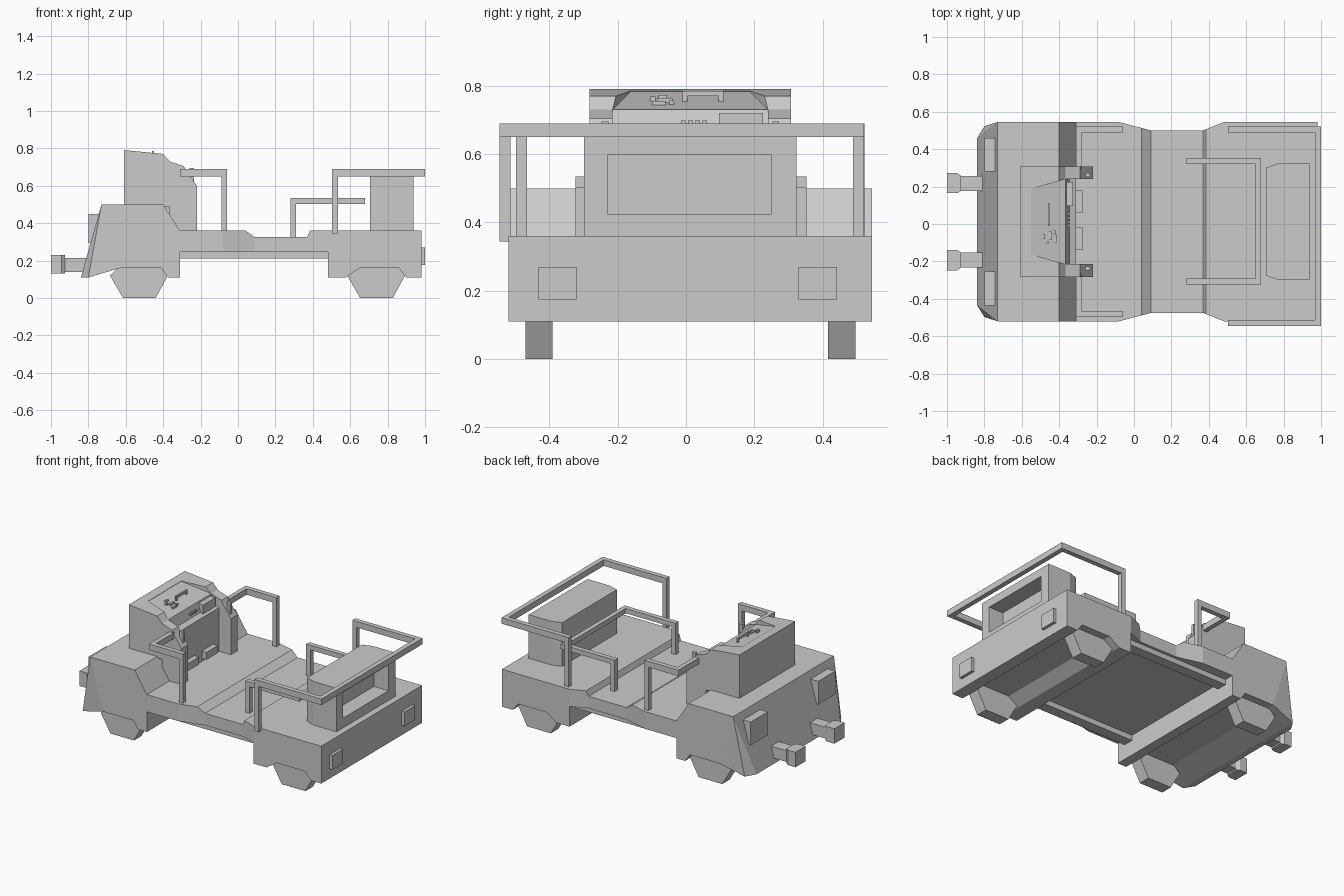
import bpy, bmesh
from mathutils import Vector

CY = 0.0125  # centre line of the body

grey = bpy.data.materials.new("light_grey")
grey.diffuse_color = (0.6, 0.6, 0.6, 1)


def finish(name, bm, y=0.0):
    bmesh.ops.recalc_face_normals(bm, faces=bm.faces)
    me = bpy.data.meshes.new(name)
    bm.to_mesh(me)
    bm.free()
    me.materials.append(grey)
    ob = bpy.data.objects.new(name, me)
    ob.location.y = y
    bpy.context.collection.objects.link(ob)
    return ob


def prism_bm(pts, lo, hi, axis="y"):
    """Extrude an (x, z) outline along y, or an (x, y) outline along z.
    lo and hi may be functions of x."""
    bm = bmesh.new()
    val = lambda f, x: f(x) if callable(f) else f
    place = (lambda a, b, t: (a, t, b)) if axis == "y" else (lambda a, b, t: (a, b, t))
    r0 = [bm.verts.new(place(a, b, val(lo, a))) for a, b in pts]
    r1 = [bm.verts.new(place(a, b, val(hi, a))) for a, b in pts]
    bm.faces.new(r0)
    bm.faces.new(r1[::-1])
    for i in range(len(pts)):
        j = (i + 1) % len(pts)
        bm.faces.new((r0[i], r1[i], r1[j], r0[j]))
    return bm


def prism(name, pts, lo, hi, axis="y", y=0.0):
    return finish(name, prism_bm(pts, lo, hi, axis), y)


def box(name, x0, x1, y0, y1, z0, z1, y=0.0):
    return prism(name, [(x0, z0), (x1, z0), (x1, z1), (x0, z1)], y0, y1, y=y)


def pair(name, x0, x1, y0, y1, z0, z1, y=CY):
    box(name + "_left", x0, x1, y0, y1, z0, z1, y)
    box(name + "_right", x0, x1, -y1, -y0, z0, z1, y)


# Body: side outline with wheel arches, raised nose and lowered middle
W, N = 0.5325, 0.488
body = [(-0.84, 0.11), (-0.73, 0.50), (-0.40, 0.50), (-0.31, 0.36), (0.04, 0.36),
        (0.09, 0.325), (0.37, 0.325), (0.385, 0.36), (0.98, 0.36), (0.98, 0.11),
        (0.90, 0.11), (0.86, 0.16), (0.65, 0.16), (0.575, 0.11), (0.48, 0.11),
        (0.48, 0.245), (-0.31, 0.245), (-0.31, 0.11), (-0.375, 0.11),
        (-0.41, 0.16), (-0.63, 0.16), (-0.80, 0.11)]
bm = prism_bm(body, -W, W)
bmesh.ops.recalc_face_normals(bm, faces=bm.faces)


def cut(p, q, r):
    """Slice off the outside of a plane and close the opening."""
    p, q, r = Vector(p), Vector(q), Vector(r)
    n = (q - p).cross(r - p).normalized()
    if n.dot(Vector((0, 0, 0.3)) - p) > 0:
        n = -n
    res = bmesh.ops.bisect_plane(bm, geom=bm.verts[:] + bm.edges[:] + bm.faces[:],
                                 plane_co=p, plane_no=n, clear_outer=True, dist=1e-5)
    edges = [e for e in res["geom_cut"] if isinstance(e, bmesh.types.BMEdge)]
    bmesh.ops.holes_fill(bm, edges=edges, sides=0)


# Slanted nose corners
for s in (-1, 1):
    cut((-0.73, s * W, 0.5), (-0.84, s * 0.445, 0.11), (-0.80, s * 0.51, 0.11))
    cut((-0.73, s * W, 0.5), (-0.80, s * 0.51, 0.11), (-0.63, s * W, 0.16))
# Narrow waist
for x in (-0.08, 0.09, 0.37, 0.48):
    bmesh.ops.bisect_plane(bm, geom=bm.verts[:] + bm.edges[:] + bm.faces[:],
                           plane_co=(x, 0, 0), plane_no=(1, 0, 0), dist=1e-5)
for v in bm.verts:
    x = v.co.x
    if -0.08 < x < 0.48:
        k = min(1, (x + 0.08) / 0.17, (0.48 - x) / 0.11)
        v.co.y *= 1 - k * (1 - N / W)
finish("body", bm, CY)

# Chassis rails under the waist
pair("chassis_rail", -0.32, 0.49, 0.40, 0.47, 0.21, 0.25)

# Wheels
for name, x in (("front_wheel", -0.53), ("rear_wheel", 0.738)):
    pts = [(x - 0.10, 0.17), (x - 0.155, 0.12), (x - 0.085, 0), (x + 0.09, 0),
           (x + 0.155, 0.12), (x + 0.115, 0.17)]
    prism(name + "_left", pts, 0.403, 0.483, y=CY)
    prism(name + "_right", pts, -0.483, -0.403, y=CY)

# Lamps and bumper horns
pair("rear_lamp", 0.97, 1.0, 0.325, 0.437, 0.175, 0.27, 0.005)
pair("front_lamp", -0.80, -0.73, 0.267, 0.447, 0.295, 0.45)
pair("buffer_neck", -0.93, -0.78, 0.165, 0.245, 0.14, 0.215)
for s in (-1, 1):
    plan = [(-1.0, 0.152), (-0.945, 0.152), (-0.925, 0.165), (-0.925, 0.245),
            (-0.945, 0.26), (-1.0, 0.26)]
    prism("buffer_head", [(a, s * b) for a, b in plan], 0.13, 0.23, "z", CY)

# Control console: back block, sunken sloping panel and side cheeks
D = 0.295
prism("console_back", [(-0.61, 0.49), (-0.61, 0.79), (-0.55, 0.785), (-0.55, 0.49)], -D, D, y=CY)
prism("console_panel", [(-0.56, 0.35), (-0.56, 0.783), (-0.55, 0.783), (-0.365, 0.73),
                        (-0.345, 0.665), (-0.31, 0.65), (-0.31, 0.35)], -0.24, 0.24, y=CY)
upper = [(-0.55, 0.49), (-0.55, 0.785), (-0.40, 0.77), (-0.365, 0.73), (-0.365, 0.49)]
lower = [(-0.365, 0.35), (-0.365, 0.73), (-0.29, 0.705), (-0.28, 0.685),
         (-0.22, 0.60), (-0.22, 0.35)]
for s in (-1, 1):
    prism("console_rim", upper, lambda x: s * (0.175 + 0.0525 * (x + 0.55) / 0.185), s * D, y=CY)
    prism("console_cheek", lower, s * 0.2275, s * D, y=CY)
    box("cheek_knob", -0.26, -0.235, s * 0.25 - 0.01, s * 0.25 + 0.01, 0.62, 0.695, CY)

# Panel fittings
box("panel_handle", -0.46, -0.45, -0.01, 0.11, 0.77, 0.785)
for y0 in (-0.01, 0.095):
    box("panel_handle_foot", -0.46, -0.45, y0, y0 + 0.015, 0.745, 0.785)
for x, y0, y1 in ((-0.49, -0.08, -0.055), (-0.47, -0.105, -0.09), (-0.455, -0.085, -0.04),
                  (-0.425, -0.10, -0.06), (-0.43, -0.05, -0.035)):
    z = 0.783 - (x + 0.55) * 0.286
    box("panel_switch", x, x + 0.014, y0, y1, z - 0.02, z + 0.008)
for i in range(4):
    y0 = -0.015 + i * 0.021
    box("panel_button", -0.36, -0.342, y0, y0 + 0.014, 0.685, 0.698)
box("panel_screen", -0.365, -0.325, 0.097, 0.225, 0.66, 0.72)
for y0 in (-0.14, 0.06):
    box("pedal", -0.315, -0.275, y0, y0 + 0.12, 0.38, 0.43)

# Front grab rails
pair("grab_rail_side", -0.31, -0.06, 0.478, 0.51, 0.65, 0.69)
pair("grab_rail_post", -0.088, -0.06, 0.478, 0.51, 0.35, 0.655)
pair("grab_rail_link", -0.31, -0.28, 0.28, 0.48, 0.65, 0.69)

# Tall rear guard rail
pair("guard_rail_side", 0.503, 1.0, 0.501, 0.533, 0.65, 0.69, -0.0125)
pair("guard_rail_post", 0.503, 0.535, 0.501, 0.533, 0.345, 0.655, -0.0125)
box("guard_rail_back", 0.968, 1.0, -0.502, 0.502, 0.65, 0.69, -0.0125)

# Low inner rail
pair("inner_rail_side", 0.28, 0.68, 0.306, 0.338, 0.503, 0.535, 0.015)
pair("inner_rail_post", 0.28, 0.31, 0.306, 0.338, 0.32, 0.505, 0.015)
box("inner_rail_back", 0.65, 0.68, -0.307, 0.307, 0.503, 0.535, 0.015)

# Rear seat box with a recess in its back
seat = prism("rear_seat_box", [(0.705, -0.288), (0.77, -0.311), (0.937, -0.311),
                               (0.937, 0.311), (0.77, 0.311), (0.705, 0.288)],
             0.355, 0.652, "z", 0.0125)
cutter = box("recess_cutter", 0.83, 1.0, -0.23, 0.25, 0.425, 0.597)
cutter.hide_render = True
cutter.hide_viewport = True
mod = seat.modifiers.new("recess", "BOOLEAN")
mod.operation = "DIFFERENCE"
mod.solver = "EXACT"
mod.object = cutter
